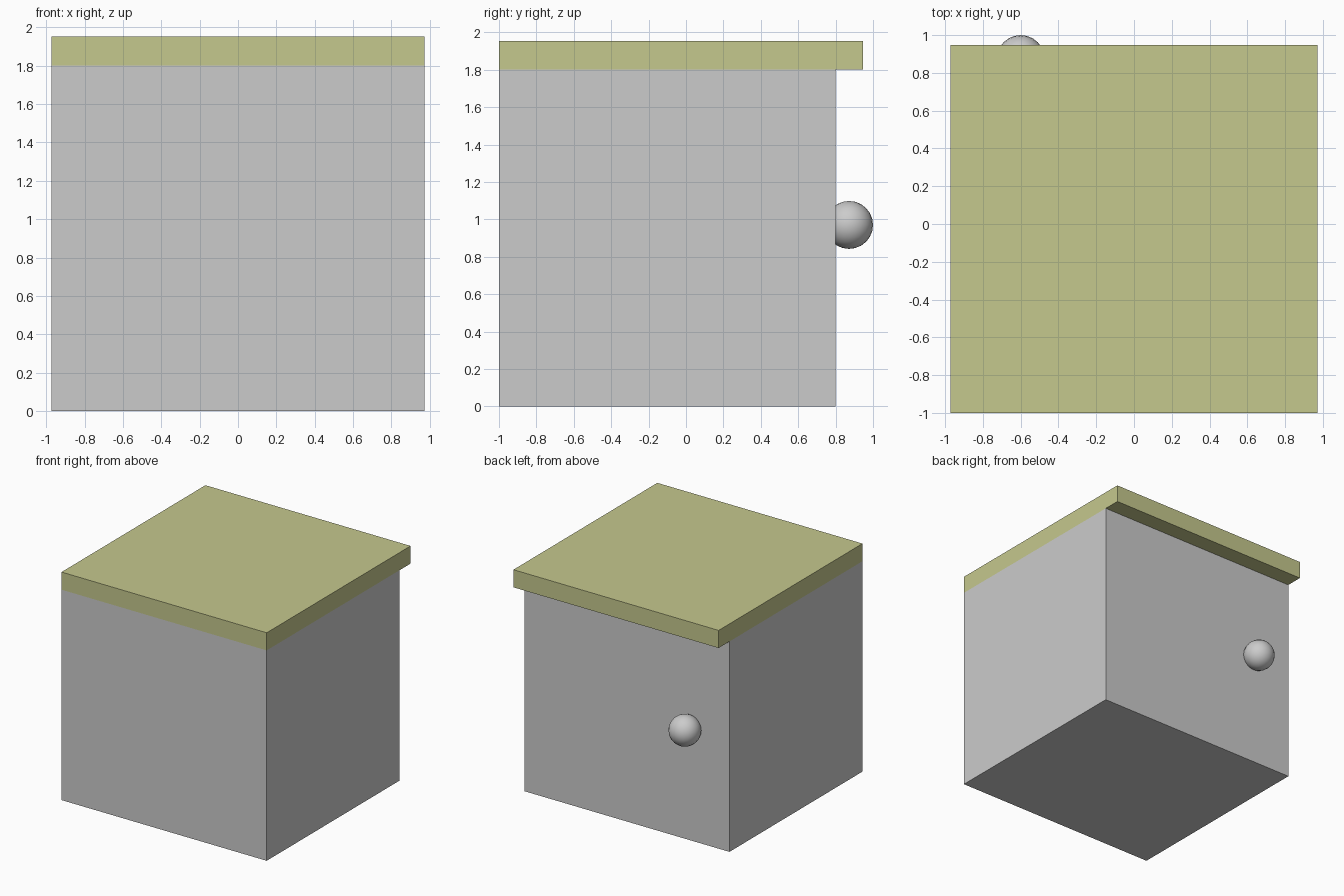
import bpy

if "Cube" in bpy.data.objects:
    bpy.data.objects.remove(bpy.data.objects["Cube"])


def material(name, color):
    mat = bpy.data.materials.new(name)
    mat.diffuse_color = color
    mat.use_nodes = True
    mat.node_tree.nodes["Principled BSDF"].inputs["Base Color"].default_value = mat.diffuse_color
    return mat


def box(name, lo, hi, mat=None):
    bpy.ops.mesh.primitive_cube_add(size=1, location=[(a + b) / 2 for a, b in zip(lo, hi)])
    obj = bpy.context.object
    obj.name = name
    obj.scale = [b - a for a, b in zip(lo, hi)]
    bpy.ops.object.transform_apply(location=False, rotation=False, scale=True)
    if mat:
        obj.data.materials.append(mat)
    return obj


HALF_W = 0.972

# Cabinet body
box("cabinet_body", (-HALF_W, -1, 0), (HALF_W, 0.8, 1.802))

# Countertop, flush on three sides and overhanging the door side
counter = material("counter_olive", (0.56, 0.58, 0.27, 1))
box("countertop", (-HALF_W, -1, 1.802), (HALF_W, 0.947, 1.953), counter)

# Round door knob, partly sunk into the door side
bpy.ops.mesh.primitive_uv_sphere_add(segments=24, ring_count=12, radius=0.128,
                                     location=(-0.6, 0.872, 0.97))
bpy.context.object.name = "door_knob"
bpy.ops.object.shade_smooth()
